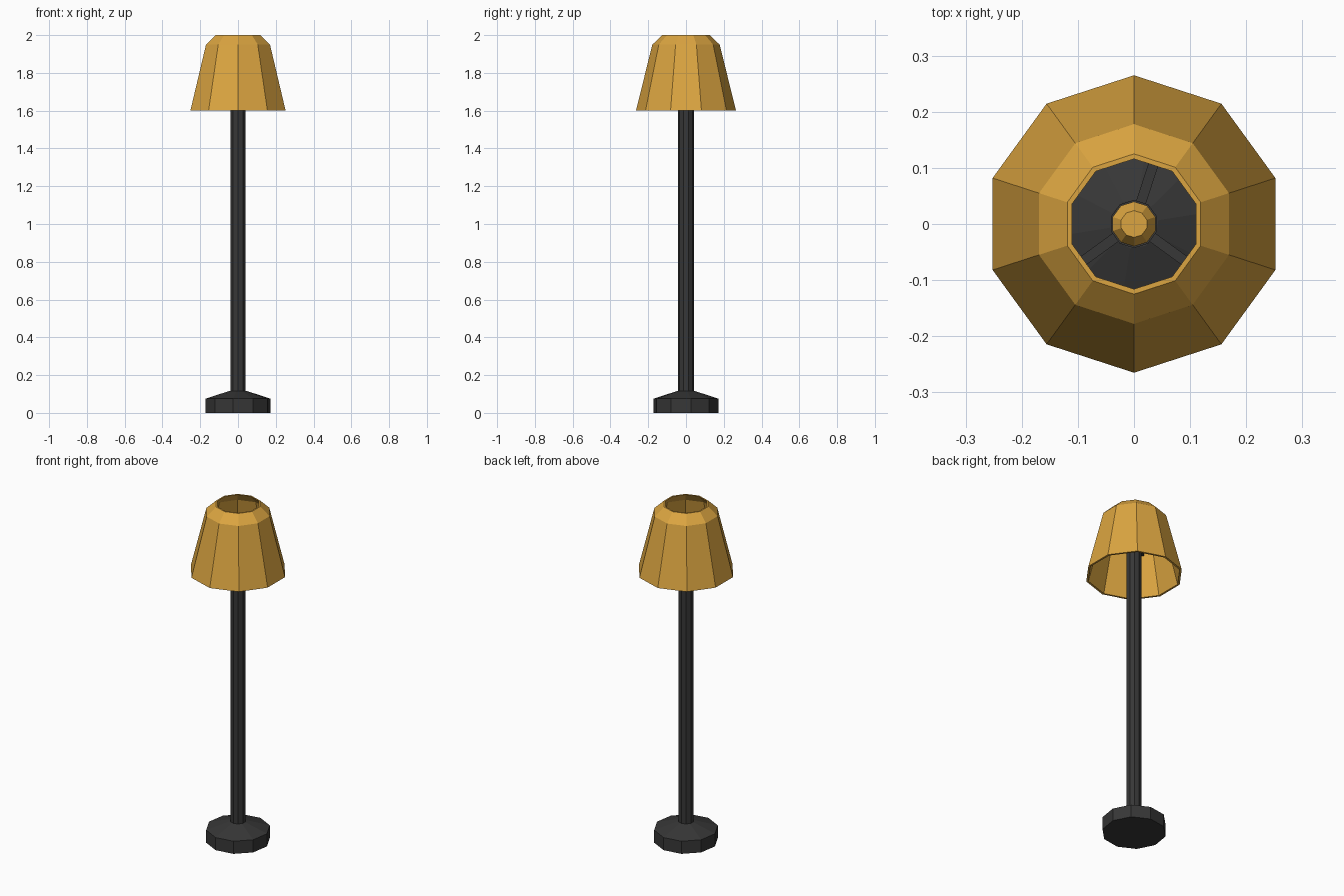
import bpy, bmesh, math
from mathutils import Matrix, Vector

if "Cube" in bpy.data.objects:
    bpy.data.objects.remove(bpy.data.objects["Cube"])


def material(name, rgb):
    m = bpy.data.materials.new(name)
    m.diffuse_color = (*rgb, 1)
    m.use_nodes = True
    m.node_tree.nodes["Principled BSDF"].inputs["Base Color"].default_value = m.diffuse_color
    return m


GOLD = material("warm gold", (0.71, 0.375, 0.052))
DARK = material("dark metal", (0.038, 0.038, 0.038))


def finish(name, bm, mat):
    bmesh.ops.recalc_face_normals(bm, faces=bm.faces)
    me = bpy.data.meshes.new(name)
    bm.to_mesh(me)
    bm.free()
    me.materials.append(mat)
    ob = bpy.data.objects.new(name, me)
    bpy.context.collection.objects.link(ob)
    return ob


def lathe(name, profile, mat, sides=10, turn=90, closed=False):
    """Revolve (radius, z) points; either a closed loop or a capped solid."""
    bm = bmesh.new()
    rings = []
    for r, z in profile:
        rings.append([bm.verts.new((r * math.cos(a), r * math.sin(a), z))
                      for a in (math.radians(turn) + math.tau * i / sides
                                for i in range(sides))])
    pairs = list(zip(rings, rings[1:]))
    if closed:
        pairs.append((rings[-1], rings[0]))
    else:
        bm.faces.new(rings[0])
        bm.faces.new(rings[-1])
    for a, b in pairs:
        for i in range(sides):
            j = (i + 1) % sides
            bm.faces.new((a[i], a[j], b[j], b[i]))
    return finish(name, bm, mat)


# weighted foot with a shallow sloped top
lathe("base", [(0.174, 0), (0.174, 0.075), (0.044, 0.117)], DARK, turn=9)

# upright pole
lathe("pole", [(0.043, 0.10), (0.043, 1.85)], DARK)

# bulb on top of the pole
lathe("bulb", [(0.04, 1.85), (0.04, 1.88), (0.024, 1.905)], GOLD)

# hollow lampshade, open at both ends
lathe("lampshade", [(0.265, 1.6), (0.178, 1.95), (0.125, 2.0),
                    (0.116, 2.0), (0.167, 1.945), (0.253, 1.6)],
      GOLD, closed=True)

# three arms joining the pole to the shade
for n, deg in enumerate((72, 216, 324), 1):
    bm = bmesh.new()
    bmesh.ops.create_cube(bm, size=1, matrix=Matrix.Rotation(math.radians(deg), 4, 'Z')
                          @ Matrix.Translation(Vector((0.11, 0, 1.835)))
                          @ Matrix.Diagonal((0.164, 0.018, 0.018, 1)))
    finish(f"shade_arm_{n}", bm, DARK)
